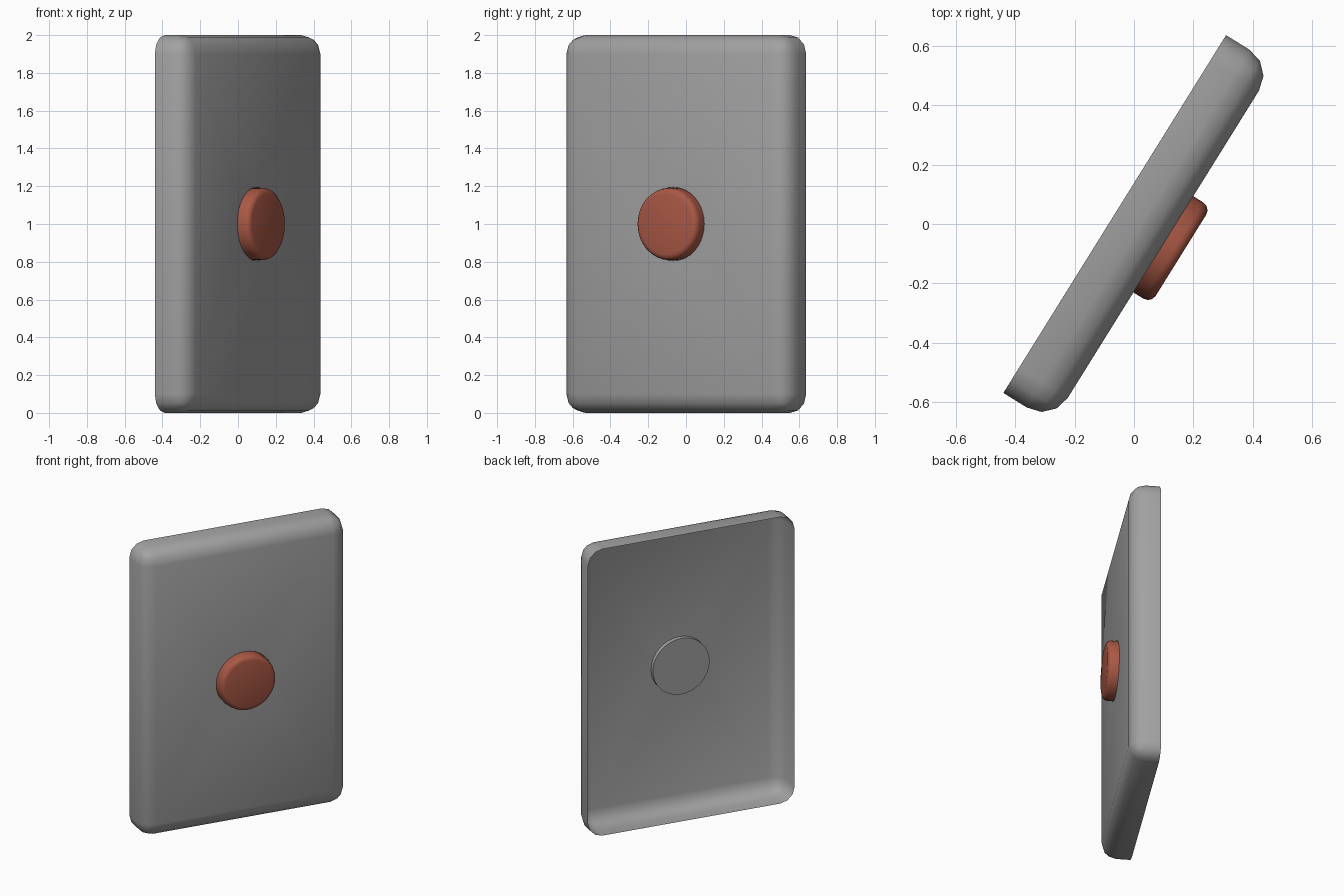
import bpy, bmesh, math
from mathutils import Matrix, Vector

if "Cube" in bpy.data.objects:
    bpy.data.objects.remove(bpy.data.objects["Cube"], do_unlink=True)

WIDTH, HEIGHT = 1.42, 2.0
FRONT, BACK = -0.12, 0.073
ROUND = 0.1
SOCKET_R, SOCKET_DEPTH = 0.195, 0.03
BUTTON_R, BUTTON_TOP = 0.191, -0.19
SIDES = 32
PLACE = Matrix.Translation((-0.003, -0.005, 1)) @ Matrix.Rotation(math.radians(58.1), 4, "Z")


def material(name, color):
    m = bpy.data.materials.new(name)
    m.use_nodes = True
    m.diffuse_color = color
    m.node_tree.nodes["Principled BSDF"].inputs["Base Color"].default_value = color
    return m


def finish(bm, name, mat):
    me = bpy.data.meshes.new(name)
    bm.to_mesh(me)
    bm.free()
    ob = bpy.data.objects.new(name, me)
    bpy.context.collection.objects.link(ob)
    ob.matrix_world = PLACE
    me.materials.append(mat)
    bpy.ops.object.select_all(action="DESELECT")
    ob.select_set(True)
    bpy.context.view_layer.objects.active = ob
    bpy.ops.object.shade_smooth_by_angle(angle=math.radians(40))
    return ob


def ring(bm, radius, y):
    """Closed circle of edges facing the front."""
    angles = [2 * math.pi * i / SIDES for i in range(SIDES)]
    vs = [bm.verts.new((radius * math.cos(a), y, radius * math.sin(a))) for a in angles]
    return vs, [bm.edges.new((vs[i - 1], vs[i])) for i in range(SIDES)]


def bridge(bm, a, b):
    for i in range(SIDES):
        bm.faces.new((a[i - 1], a[i], b[i], b[i - 1]))


grey = material("grey plastic", (0.36, 0.36, 0.36, 1))
red = material("brick red", (0.4, 0.098, 0.06, 1))

# Hollow cover: open-backed box, rounded on every edge but the rim
bm = bmesh.new()
bmesh.ops.create_cube(bm, size=1)
for v in bm.verts:
    v.co = Vector((v.co.x * WIDTH, FRONT if v.co.y < 0 else BACK, v.co.z * HEIGHT))
bmesh.ops.delete(bm, geom=[f for f in bm.faces if f.normal.y > 0.5], context="FACES_ONLY")
bmesh.ops.bevel(bm, geom=[e for e in bm.edges if not e.is_boundary], offset=ROUND,
                segments=3, profile=0.5, affect="EDGES")

# Round socket sunk into the middle of the front face
front = max(bm.faces, key=lambda f: f.calc_area() if f.normal.y < -0.9 else 0)
border = list(front.edges)
bmesh.ops.delete(bm, geom=[front], context="FACES_ONLY")
mouth, mouth_edges = ring(bm, SOCKET_R, FRONT)
bmesh.ops.triangle_fill(bm, edges=border + mouth_edges, use_beauty=True, normal=(0, -1, 0))
floor, _ = ring(bm, SOCKET_R, FRONT + SOCKET_DEPTH)
bridge(bm, mouth, floor)
bm.faces.new(floor)
bmesh.ops.recalc_face_normals(bm, faces=bm.faces)
finish(bm, "hollow_cover", grey)

# Button with a rounded front edge, standing in the socket
bm = bmesh.new()
soft = 0.03
rings = [ring(bm, BUTTON_R, FRONT + SOCKET_DEPTH - 0.003)[0]]
for k in range(4):
    a = k * math.pi / 6
    r = BUTTON_R - soft * (1 - math.cos(a))
    rings.append(ring(bm, r, BUTTON_TOP + soft * (1 - math.sin(a)))[0])
for lower, upper in zip(rings, rings[1:]):
    bridge(bm, lower, upper)
bm.faces.new(rings[0])
bm.faces.new(rings[-1])
bmesh.ops.recalc_face_normals(bm, faces=bm.faces)
finish(bm, "button", red)
